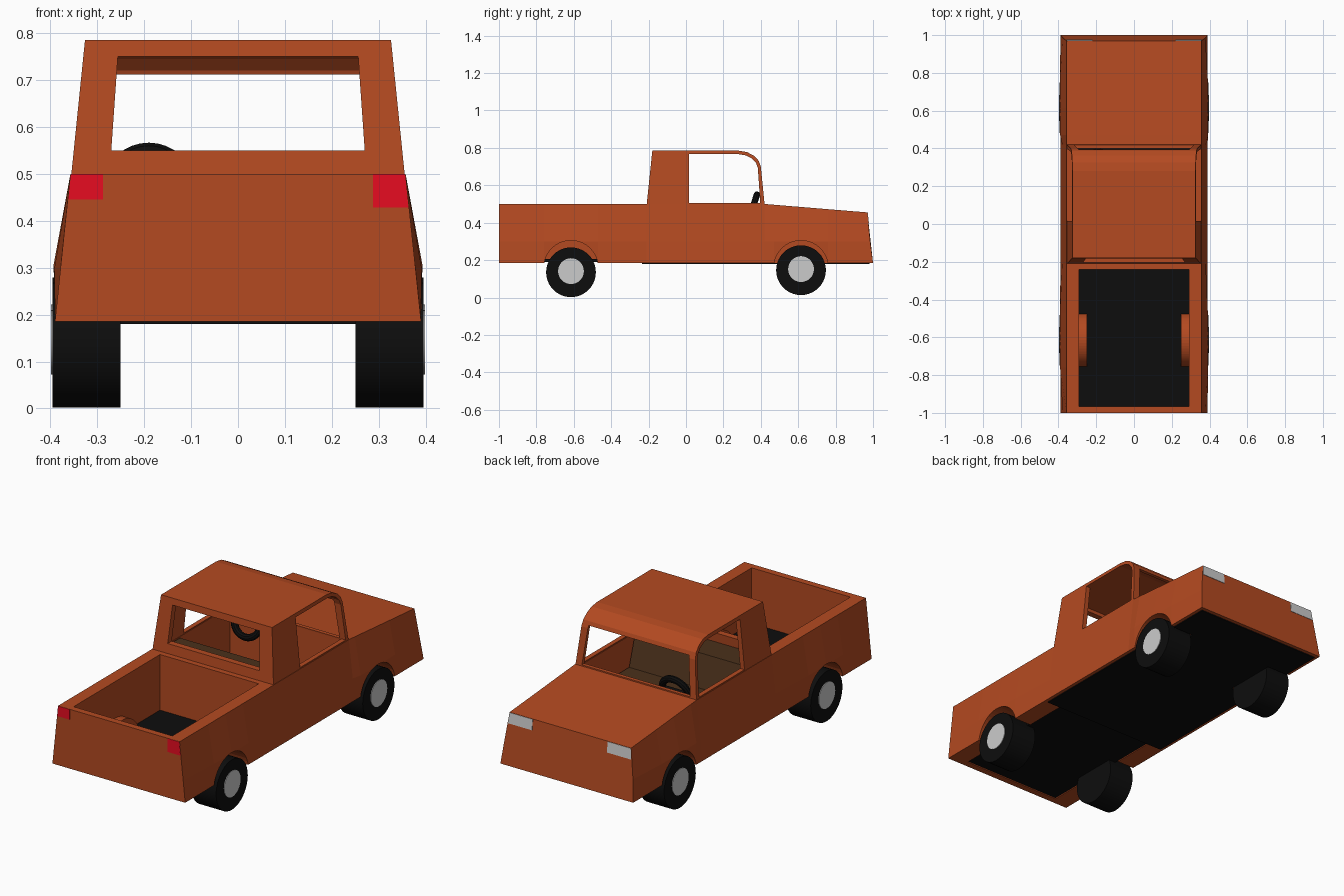
import bpy, bmesh, math
from mathutils import Matrix

if "Cube" in bpy.data.objects:
    bpy.data.objects.remove(bpy.data.objects["Cube"])


def material(name, rgb):
    m = bpy.data.materials.new(name)
    m.diffuse_color = (*rgb, 1)
    m.use_nodes = True
    m.node_tree.nodes["Principled BSDF"].inputs["Base Color"].default_value = m.diffuse_color
    return m


ORANGE = material("orange_paint", (0.455, 0.068, 0.015))
BLACK = material("black_rubber", (0.004, 0.004, 0.004))
RED = material("red_lens", (0.80, 0.0036, 0.015))
BROWN = material("brown_seat", (0.069, 0.03, 0.011))
GREY = material("grey_metal", (0.72, 0.72, 0.72))


def finish(name, bm, mat):
    bmesh.ops.recalc_face_normals(bm, faces=bm.faces)
    me = bpy.data.meshes.new(name)
    bm.to_mesh(me)
    bm.free()
    ob = bpy.data.objects.new(name, me)
    bpy.context.collection.objects.link(ob)
    if mat:
        me.materials.append(mat)
    return ob


def loft(name, rings, mat=None):
    """Closed solid through rings of equal point count."""
    bm = bmesh.new()
    vs = [[bm.verts.new(p) for p in r] for r in rings]
    n = len(vs[0])
    for a, b in zip(vs, vs[1:]):
        for i in range(n):
            j = (i + 1) % n
            bm.faces.new((a[i], a[j], b[j], b[i]))
    bm.faces.new(vs[0])
    bm.faces.new(vs[-1])
    return finish(name, bm, mat)


def prism(name, profile, width, mat=None):
    """Side profile (y, z) spread to half width(z) on both sides."""
    return loft(name, [[(s * width(z), y, z) for y, z in profile] for s in (-1, 1)], mat)


def box(name, x0, x1, y0, y1, z0, z1, mat=None):
    return loft(name, [[(x, y0, z0), (x, y1, z0), (x, y1, z1), (x, y0, z1)] for x in (x0, x1)], mat)


def window(y0, y1, z0, z1, w0, w1):
    """Tapered opening cutter running along y."""
    return loft("cutter", [[(-w0, y, z0), (w0, y, z0), (w1, y, z1), (-w1, y, z1)] for y in (y0, y1)])


def cylinder(name, x0, x1, y, z, r, mat=None, seg=40):
    bm = bmesh.new()
    bmesh.ops.create_cone(bm, cap_ends=True, segments=seg, radius1=r, radius2=r, depth=abs(x1 - x0),
                          matrix=Matrix.Translation(((x0 + x1) / 2, y, z)) @ Matrix.Rotation(math.pi / 2, 4, 'Y'))
    return finish(name, bm, mat)


def activate(ob):
    bpy.ops.object.select_all(action='DESELECT')
    ob.select_set(True)
    bpy.context.view_layer.objects.active = ob


def cut(ob, cutter):
    cutter.hide_render = True
    mod = ob.modifiers.new("cut", 'BOOLEAN')
    mod.operation, mod.solver, mod.object = 'DIFFERENCE', 'EXACT', cutter
    activate(ob)
    bpy.ops.object.modifier_apply(modifier=mod.name)
    bpy.data.objects.remove(cutter)


def smooth(ob):
    activate(ob)
    bpy.ops.object.shade_smooth_by_angle(angle=math.radians(35))


AXLES = {"rear": (-0.615, 0.135), "front": (0.615, 0.146)}

# Lower body: sections along y, bulging at the wheel arches
rings = []
for y, xm, zt in ((-1, .378, .5), (-.76, .391, .5), (-.615, .394, .5), (-.47, .391, .5), (-.21, .38, .5),
                  (.42, .38, .5), (.47, .391, .496), (.615, .394, .484), (.76, .391, .472), (1, .378, .455)):
    yt, ym = (.97, .985) if y == 1 else (y, y)
    half = [(.39, y, .185), (xm, ym, .3), (.357, yt, zt)]
    rings.append(half + [(-a, b, c) for a, b, c in reversed(half)])
body = loft("body", rings, ORANGE)
cut(body, box("cutter", -.29, .29, -.965, -.24, .1, .7))
cut(body, box("cutter", -.328, .328, -.178, .40, .1, .7))

# Floors under the load bed and under the cab and bonnet
box("bed_floor", -.291, .291, -.967, -.238, .19, .205, BLACK)
floor = box("underbody", -.372, .372, -.235, .98, .180, .192, BLACK)

# Wheel arches cut into body and floor
for s in (-1, 1):
    for y, _ in AXLES.values():
        cut(body, cylinder("cutter", s * .25, s * .5, y, .16, .145))
    cut(floor, cylinder("cutter", s * .25, s * .5, AXLES["front"][0], .16, .145))

# Wheel housings showing inside the load bed
for s, side in ((-1, "left"), (1, "right")):
    bm = bmesh.new()
    arc = [(-.615 + .146 * math.cos(math.radians(a)), .16 + .146 * math.sin(math.radians(a)))
           for a in range(12, 169, 6)]
    inner = [bm.verts.new((s * .248, y, z)) for y, z in arc]
    outer = [bm.verts.new((s * .30, y, z)) for y, z in arc]
    for i in range(len(arc) - 1):
        bm.faces.new((inner[i], inner[i + 1], outer[i + 1], outer[i]))
    bm.faces.new(inner)
    finish(f"{side}_wheel_housing", bm, ORANGE)

# Cab shell with rounded windscreen header
def cab_width(z):
    return .355 - (z - .5) / .285 * .029


cab = prism("cab", [(-.21, .499), (-.18, .785), (.28, .785), (.325, .778), (.362, .759), (.388, .732),
                    (.400, .700), (.42, .499)], cab_width, ORANGE)
curve = [(.28, .768), (.318, .762), (.350, .745), (.372, .722), (.382, .695)]
cut(cab, prism("cutter", [(-.185, .4), (-.15, .768)] + curve + [(.408, .4)], lambda z: cab_width(z) - .025))
side_curve = [(y + .002, z - .002) for y, z in curve]
cut(cab, prism("cutter", [(.015, .506), (.015, .766)] + side_curve + [(.397, .506)], lambda z: .5))
cut(cab, window(-.3, -.1, .55, .75, .27, .256))
cut(cab, window(.3, .6, .506, .712, .318, .295))

# Bench seat
prism("bench_seat", [(-.175, .192), (-.175, .5), (-.03, .5), (.02, .34), (.2, .34), (.2, .192)],
      lambda z: .32, BROWN)

# Steering wheel and column
bm = bmesh.new()
R, r, N, M = .078, .018, 32, 10
grid = [[bm.verts.new(((R + r * math.cos(b)) * math.cos(a), (R + r * math.cos(b)) * math.sin(a), r * math.sin(b)))
         for b in (2 * math.pi * j / M for j in range(M))] for a in (2 * math.pi * i / N for i in range(N))]
for i in range(N):
    for j in range(M):
        k, l = (i + 1) % N, (j + 1) % M
        bm.faces.new((grid[i][j], grid[k][j], grid[k][l], grid[i][l]))
bmesh.ops.create_cube(bm, size=1, matrix=Matrix.Diagonal((2 * R, .03, .014, 1)))
bmesh.ops.create_cone(bm, cap_ends=True, segments=12, radius1=.015, radius2=.015, depth=.06,
                      matrix=Matrix.Translation((0, 0, -.03)))
bm.transform(Matrix.Translation((-.19, .355, .475)) @ Matrix.Rotation(math.radians(72), 4, 'X'))
smooth(finish("steering_wheel", bm, BLACK))

# Wheels and hubs
for end, (y, z) in AXLES.items():
    for s, side in ((-1, "left"), (1, "right")):
        smooth(cylinder(f"{end}_{side}_tyre", s * .25, s * .395, y, z, .133, BLACK))
        smooth(cylinder(f"{end}_{side}_hub", s * .38, s * .398, y, z + .006, .069, GREY, 32))

# Tail lights and headlights, set almost flush
for s, side, z in ((-1, "left", .445), (1, "right", .428)):
    w = .356 + (.499 - z) * .1
    loft(f"{side}_tail_light", [[(s * .288, y, z), (s * w, y, z), (s * .356, y, .499), (s * .288, y, .499)]
                                for y in (-1.001, -.995)], RED)
    loft(f"{side}_headlight", [[(s * .22, d + .976, .398), (s * .362, d + .976, .398),
                                (s * .356, d + .97, .4535), (s * .22, d + .97, .4535)]
                               for d in (-.006, .002)], GREY)
